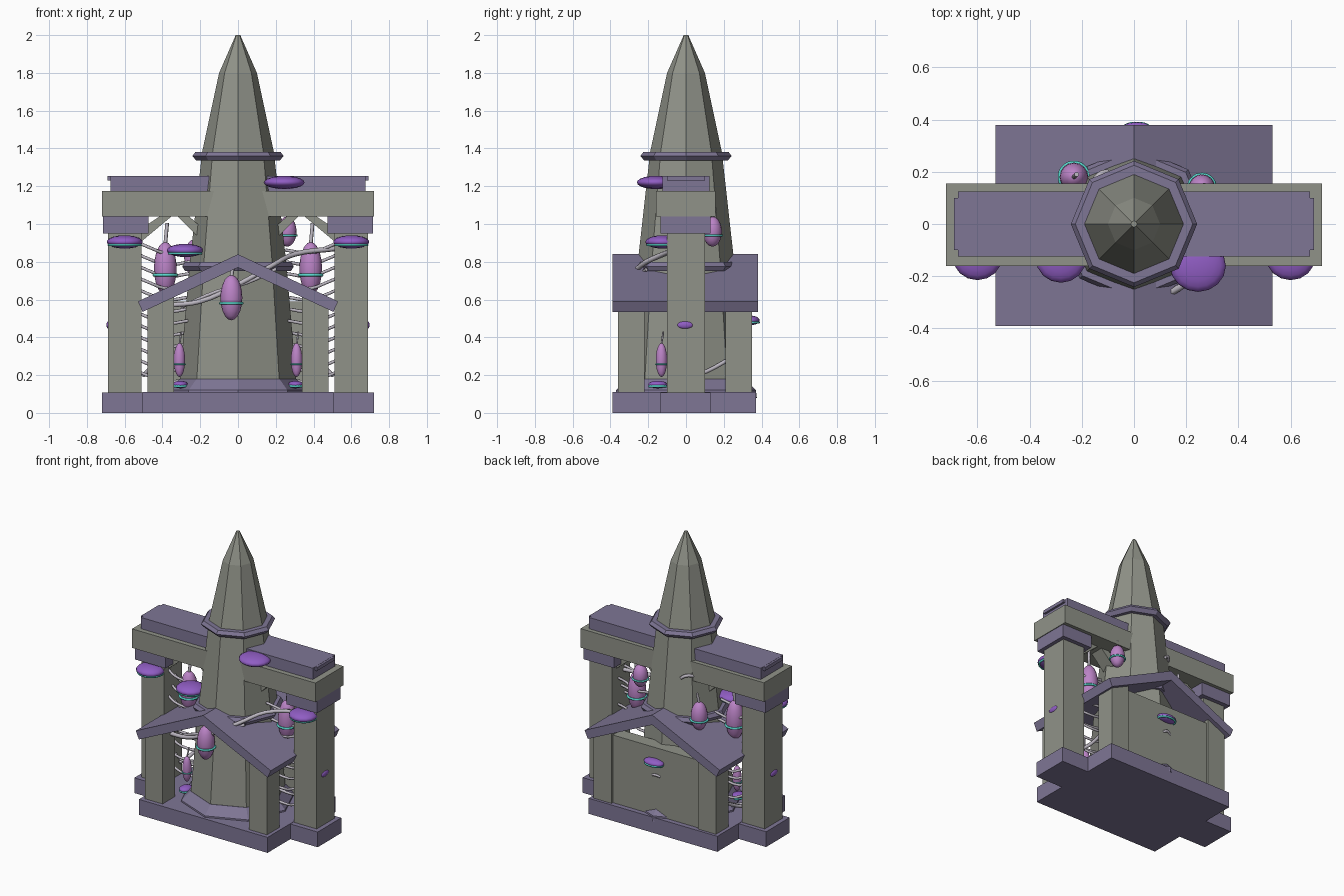
import bpy, bmesh, math
from mathutils import Vector

if "Cube" in bpy.data.objects:
    bpy.data.objects.remove(bpy.data.objects["Cube"], do_unlink=True)


def material(name, rgb):
    m = bpy.data.materials.new(name)
    m.use_nodes = True
    m.diffuse_color = (*rgb, 1)
    m.node_tree.nodes["Principled BSDF"].inputs["Base Color"].default_value = (*rgb, 1)
    return m


STONE = material("grey stone", (0.28, 0.29, 0.25))
SLATE = material("violet slate", (0.21, 0.18, 0.30))
CAP = material("purple cap", (0.28, 0.11, 0.55))
POD = material("pink pod", (0.50, 0.23, 0.57))
TEAL = material("teal band", (0.10, 0.68, 0.60))
ROOT = material("pale root", (0.50, 0.47, 0.53))


def finish(name, bm, mat, smooth=False):
    bmesh.ops.recalc_face_normals(bm, faces=bm.faces[:])
    me = bpy.data.meshes.new(name)
    for f in bm.faces:
        f.smooth = smooth
    bm.to_mesh(me)
    bm.free()
    me.materials.append(mat)
    ob = bpy.data.objects.new(name, me)
    bpy.context.collection.objects.link(ob)
    return ob


def prism(name, outline, y0, y1, mat):
    """Extrude an x-z outline along y."""
    bm = bmesh.new()
    face = bm.faces.new([bm.verts.new((x, y0, z)) for x, z in outline])
    ext = bmesh.ops.extrude_face_region(bm, geom=[face])
    new = [v for v in ext["geom"] if isinstance(v, bmesh.types.BMVert)]
    bmesh.ops.translate(bm, verts=new, vec=(0, y1 - y0, 0))
    return finish(name, bm, mat)


def box(name, x0, x1, y0, y1, z0, z1, mat):
    return prism(name, [(x0, z0), (x1, z0), (x1, z1), (x0, z1)], y0, y1, mat)


def lathe(name, profile, mat, sides=8):
    """Solid of revolution around z with a corner facing the front."""
    bm = bmesh.new()
    rings = []
    for r, z in profile:
        angles = [math.tau * i / sides for i in range(sides)]
        rings.append([bm.verts.new((r * math.cos(a), r * math.sin(a), z)) for a in angles])
    for a, b in zip(rings, rings[1:]):
        for i in range(sides):
            j = (i + 1) % sides
            bm.faces.new((a[i], a[j], b[j], b[i]))
    bm.faces.new(rings[0])
    bm.faces.new(rings[-1])
    return finish(name, bm, mat)


def ellipsoid(name, centre, radii, mat):
    bm = bmesh.new()
    bmesh.ops.create_uvsphere(bm, u_segments=16, v_segments=10, radius=1)
    bmesh.ops.scale(bm, vec=radii, verts=bm.verts[:])
    bmesh.ops.translate(bm, vec=centre, verts=bm.verts[:])
    return finish(name, bm, mat, True)


def tube(name, points, radius, mat, closed=False):
    cu = bpy.data.curves.new(name, "CURVE")
    cu.dimensions = "3D"
    cu.bevel_depth = radius
    cu.bevel_resolution = 1
    cu.resolution_u = 4
    cu.use_fill_caps = True
    sp = cu.splines.new("BEZIER")
    sp.bezier_points.add(len(points) - 1)
    for bp, p in zip(sp.bezier_points, points):
        bp.co = p
        bp.handle_left_type = bp.handle_right_type = "AUTO"
    sp.use_cyclic_u = closed
    cu.materials.append(mat)
    ob = bpy.data.objects.new(name, cu)
    bpy.context.collection.objects.link(ob)
    return ob


def band(name, centre, rx, ry, thick):
    c = Vector(centre)
    angles = [math.tau * i / 8 for i in range(8)]
    pts = [c + Vector((rx * math.cos(a), ry * math.sin(a), 0)) for a in angles]
    tube(name, pts, thick, TEAL, True)


def mushroom(name, c, rx, ry, rz, ringed=True):
    ellipsoid(name, c, (rx, ry, rz), CAP)
    if ringed:
        band(name + "_band", (c[0], c[1], c[2] - rz * 0.45), rx * 0.88, ry * 0.88, 0.007)


def pod(name, c, r, h, stem=0.1):
    x, y, z = c
    ellipsoid(name, c, (r, r, h), POD)
    band(name + "_band", (x, y, z - h * 0.25), r, r, r * 0.13)
    tube(name + "_stem", [(x, y, z + h * 0.9), (x + 0.01, y + 0.01, z + h + stem)], r * 0.17, ROOT)


# Plinth
box("base_slab", -0.505, 0.505, -0.39, 0.37, 0, 0.11, SLATE)

# Central spire and its collars
lathe("spire", [(0.315, 0.1), (0.255, 0.8), (0.19, 1.38), (0.1, 1.8), (0.012, 2)], STONE)
lathe("spire_foot", [(0.375, 0.08), (0.37, 0.12), (0.31, 0.18)], SLATE)
lathe("lower_collar", [(0.25, 0.75), (0.28, 0.75), (0.295, 0.775), (0.28, 0.8), (0.25, 0.8)], SLATE)
lathe("upper_collar", [(0.19, 1.335), (0.22, 1.335), (0.242, 1.36), (0.225, 1.382), (0.18, 1.382)], SLATE)

# Cross beam with capping slab
box("cross_beam", -0.72, 0.72, -0.16, 0.155, 1.04, 1.175, STONE)
box("beam_cap", -0.675, 0.675, -0.125, 0.125, 1.175, 1.255, SLATE)
box("beam_cap_lip", -0.69, 0.69, -0.1, 0.1, 1.23, 1.254, SLATE)

# Gabled roof and rear wall
prism("gable_roof", [(0, 0.84), (0.53, 0.59), (0.505, 0.535), (0, 0.77),
                     (-0.505, 0.535), (-0.53, 0.59)], -0.39, 0.38, SLATE)
box("rear_wall", -0.36, 0.36, 0.24, 0.335, 0.1, 0.59, STONE)

for s, side in ((1, "left"), (-1, "right")):
    # Outer piers carrying the beam
    box(side + "_side_slab", s * 0.49, s * 0.72, -0.135, 0.13, 0, 0.108, SLATE)
    box(side + "_pier", s * 0.51, s * 0.688, -0.1, 0.1, 0.1, 1.04, STONE)
    box(side + "_capital", s * 0.475, s * 0.715, -0.135, 0.13, 0.95, 1.04, SLATE)

    # Short posts under the eaves
    post = [(s * 0.34, 0.1), (s * 0.48, 0.1), (s * 0.48, 0.56), (s * 0.34, 0.625)]
    prism(side + "_front_post", post, -0.36, -0.22, STONE)
    prism(side + "_back_post", post, 0.21, 0.35, STONE)

    # Diagonal braces below the beam
    for name, foot, head in (("outer", 0.52, 0.37), ("inner", 0.18, 0.3)):
        d = 0.06 if head > foot else -0.06
        prism(side + "_" + name + "_brace",
              [(s * foot, 0.9), (s * foot, 0.97), (s * (head - d / 2), 1.05),
               (s * (head + d / 2), 1.05)], -0.05, 0.05, STONE)

    # Root rungs between pier and spire
    for i in range(12):
        z = 0.2 + i * 0.062
        y = 0.04 * math.sin(i * 2.1)
        tube(side + "_root_rung", [(s * 0.53, y, z + 0.02), (s * 0.46, y - 0.02, z - 0.01),
                                   (s * 0.39, y, z - 0.035), (s * 0.25, y, z - 0.02)], 0.009, ROOT)
    tube(side + "_side_root", [(s * 0.5, 0.06, 0.2), (s * 0.47, 0.13, 0.23),
                               (s * 0.45, 0.22, 0.28)], 0.012, ROOT)

    # Growths repeated on both sides
    mushroom(side + "_pier_mushroom", (s * 0.6, -0.125, 0.905), 0.095, 0.09, 0.035)
    mushroom(side + "_pier_bud", (s * 0.685, -0.005, 0.465), 0.012, 0.043, 0.02, False)
    mushroom(side + "_foot_mushroom", (s * 0.305, -0.15, 0.15), 0.04, 0.05, 0.02)
    pod(side + "_hanging_pod", (s * 0.385, 0, 0.765), 0.06, 0.14)
    pod(side + "_foot_pod", (s * 0.31, -0.13, 0.28), 0.03, 0.09, 0.06)

# Single growths
mushroom("beam_mushroom", (0.245, -0.16, 1.22), 0.107, 0.1, 0.035, False)
mushroom("spire_mushroom", (-0.28, -0.13, 0.86), 0.097, 0.095, 0.035)
mushroom("wall_mushroom", (0.01, 0.345, 0.49), 0.075, 0.045, 0.025)
pod("front_pod", (-0.035, -0.31, 0.61), 0.058, 0.12, 0.06)
pod("rear_high_pod", (0.26, 0.14, 0.96), 0.05, 0.08, 0.03)
pod("rear_low_pod", (-0.23, 0.18, 0.82), 0.055, 0.1, 0.06)

# Long roots winding round the spire
tube("front_root", [(-0.36, -0.26, 0.57), (-0.2, -0.28, 0.59), (0, -0.3, 0.68),
                    (0.18, -0.24, 0.78), (0.3, -0.12, 0.84), (0.52, -0.03, 0.87)], 0.014, ROOT)
tube("second_root", [(-0.3, -0.24, 0.56), (-0.12, -0.29, 0.64), (0.05, -0.29, 0.69),
                     (0.2, -0.21, 0.76)], 0.01, ROOT)
tube("wall_root", [(0.03, 0.33, 0.39), (0, 0.343, 0.4), (-0.03, 0.33, 0.39)], 0.009, ROOT)
tube("rear_root", [(-0.1, 0.2, 1.06), (-0.13, 0.19, 1.08), (-0.17, 0.14, 1.07)], 0.011, ROOT)
